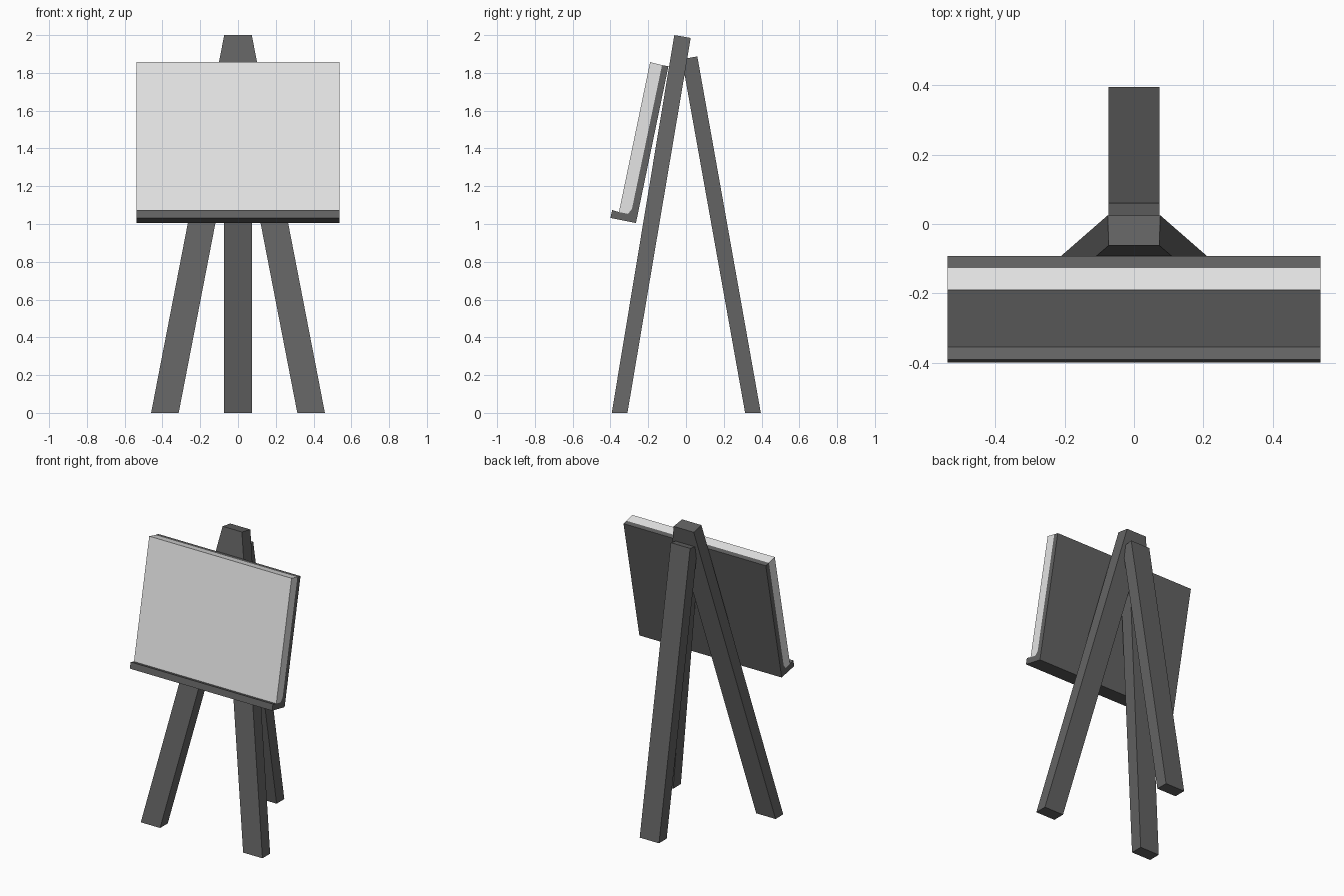
import bpy, bmesh

if "Cube" in bpy.data.objects:
    bpy.data.objects.remove(bpy.data.objects["Cube"])


def material(name, v):
    m = bpy.data.materials.new(name)
    m.diffuse_color = (v, v, v, 1)
    m.use_nodes = True
    m.node_tree.nodes["Principled BSDF"].inputs["Base Color"].default_value = m.diffuse_color
    return m


DARK = material("dark_grey", 0.125)
LIGHT = material("light_grey", 0.78)


def prism(name, profile, half, mat, splay=0.0):
    """Extrude a side (y, z) profile across x; splay shifts the foot sideways."""
    bm = bmesh.new()
    sides = []
    for s in (-half, half):
        sides.append([bm.verts.new((s + splay * (1 - z / 2), y, z)) for y, z in profile])
    a, b = sides
    n = len(profile)
    bm.faces.new(a)
    bm.faces.new(b[::-1])
    for i in range(n):
        j = (i + 1) % n
        bm.faces.new((a[i], b[i], b[j], a[j]))
    bmesh.ops.recalc_face_normals(bm, faces=bm.faces[:])
    me = bpy.data.meshes.new(name)
    bm.to_mesh(me)
    bm.free()
    me.materials.append(mat)
    ob = bpy.data.objects.new(name, me)
    bpy.context.collection.objects.link(ob)
    return ob


# Two splayed front legs meeting at the top
front_leg = [(-0.393, 0), (-0.31, 0), (0.025, 1.985), (-0.062, 2.0)]
prism("front_leg_left", front_leg, 0.073, DARK, -0.387)
prism("front_leg_right", front_leg, 0.073, DARK, 0.387)

# Rear prop leg
prism("back_leg", [(0.313, 0), (0.396, 0), (0.06, 1.887), (-0.022, 1.873)], 0.073, DARK)

# Backing board with tray along its lower edge (L profile)
prism("backing_and_tray",
      [(-0.127, 1.841), (-0.286, 1.080), (-0.307, 1.054), (-0.355, 1.063),
       (-0.391, 1.074), (-0.400, 1.032), (-0.265, 1.005), (-0.093, 1.835)],
      0.538, DARK)

# Canvas resting in the tray, chamfered at its lower back edge
prism("canvas",
      [(-0.190, 1.857), (-0.355, 1.063), (-0.307, 1.054), (-0.286, 1.080), (-0.127, 1.841)],
      0.538, LIGHT)
